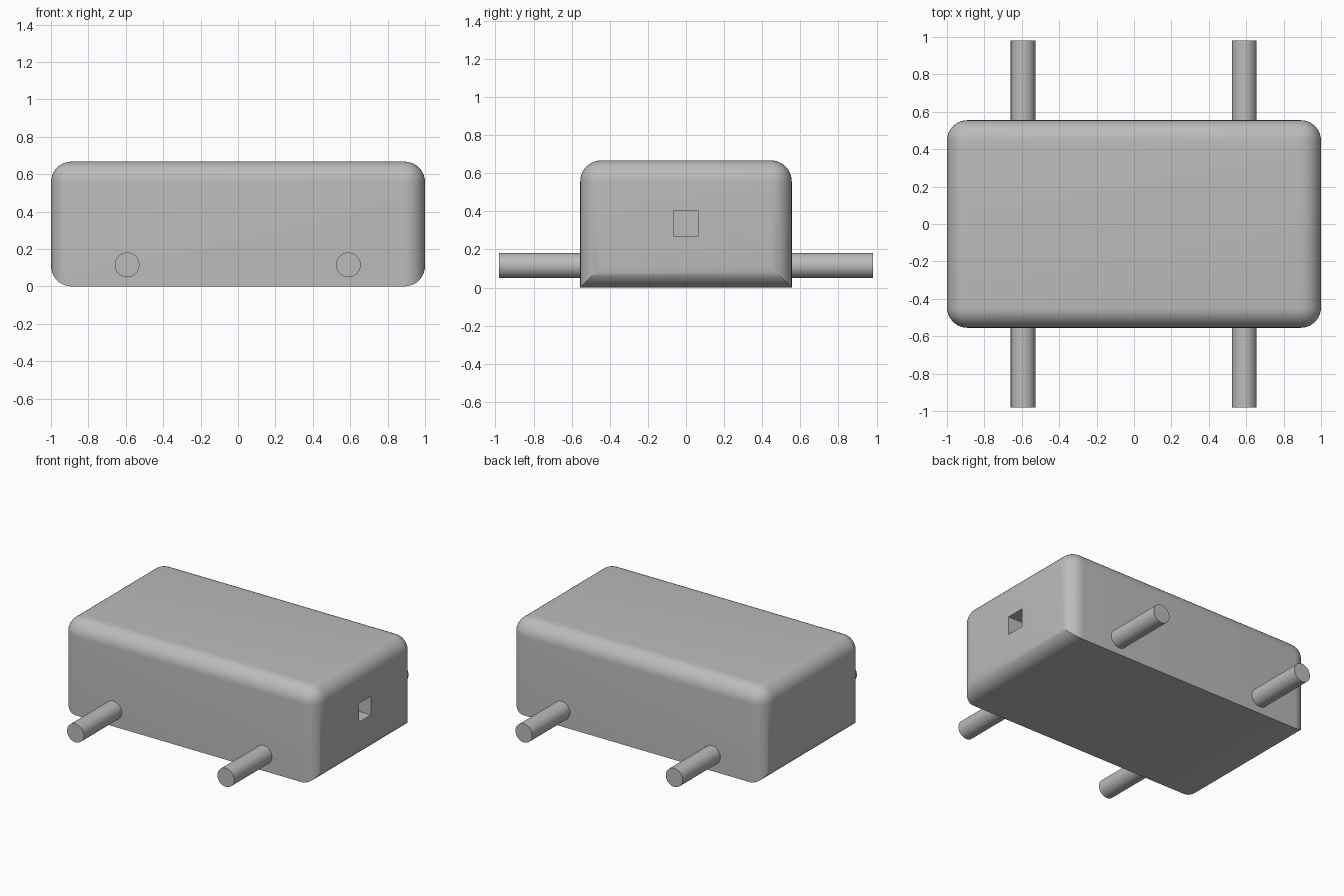
import bpy, bmesh
from mathutils import Matrix

cube = bpy.data.objects.get("Cube")
if cube:
    bpy.data.objects.remove(cube, do_unlink=True)

# Single grey material
grey = bpy.data.materials.new("plain_grey")
grey.use_nodes = True
colour = (0.5, 0.5, 0.5, 1)
grey.diffuse_color = colour
grey.node_tree.nodes["Principled BSDF"].inputs["Base Color"].default_value = colour


def finish(bm, name):
    mesh = bpy.data.meshes.new(name)
    bm.normal_update()
    bm.to_mesh(mesh)
    bm.free()
    obj = bpy.data.objects.new(name, mesh)
    bpy.context.collection.objects.link(obj)
    mesh.materials.append(grey)
    return obj


def box(size, centre):
    bm = bmesh.new()
    bmesh.ops.create_cube(bm, size=1, matrix=Matrix.Translation(centre) @ Matrix.Diagonal((*size, 1)))
    return bm


def smooth(obj):
    bpy.ops.object.select_all(action='DESELECT')
    obj.select_set(True)
    bpy.context.view_layer.objects.active = obj
    bpy.ops.object.shade_smooth_by_angle(angle=0.5)


# Body: every edge rounded except the two long bottom ones
HEIGHT = 0.667
bm = box((2, 1.11, HEIGHT), (0, 0, HEIGHT / 2))
rounded = [e for e in bm.edges
           if not (all(v.co.z < 0.01 for v in e.verts)
                   and abs(e.verts[0].co.x - e.verts[1].co.x) > 1)]
bmesh.ops.bevel(bm, geom=rounded, offset=0.11, offset_type='OFFSET',
                segments=10, profile=0.5, affect='EDGES', clamp_overlap=True)
body = finish(bm, "body")

# Square socket cut into the +x end
socket = finish(box((0.6, 0.132, 0.132), (0.9, 0, 0.337)), "socket_cutter")
cut = body.modifiers.new("socket", 'BOOLEAN')
cut.operation = 'DIFFERENCE'
cut.solver = 'EXACT'
cut.object = socket
bpy.context.view_layer.objects.active = body
bpy.ops.object.modifier_apply(modifier=cut.name)
bpy.data.objects.remove(socket, do_unlink=True)
smooth(body)

# Axles run across the body
for name, x in (("right_axle", -0.593), ("left_axle", 0.59)):
    bm = bmesh.new()
    bmesh.ops.create_cone(bm, cap_ends=True, segments=48, radius1=0.066, radius2=0.066, depth=1.96,
                          matrix=Matrix.Translation((x, 0, 0.115)) @ Matrix.Rotation(1.5707963, 4, 'X'))
    smooth(finish(bm, name))
